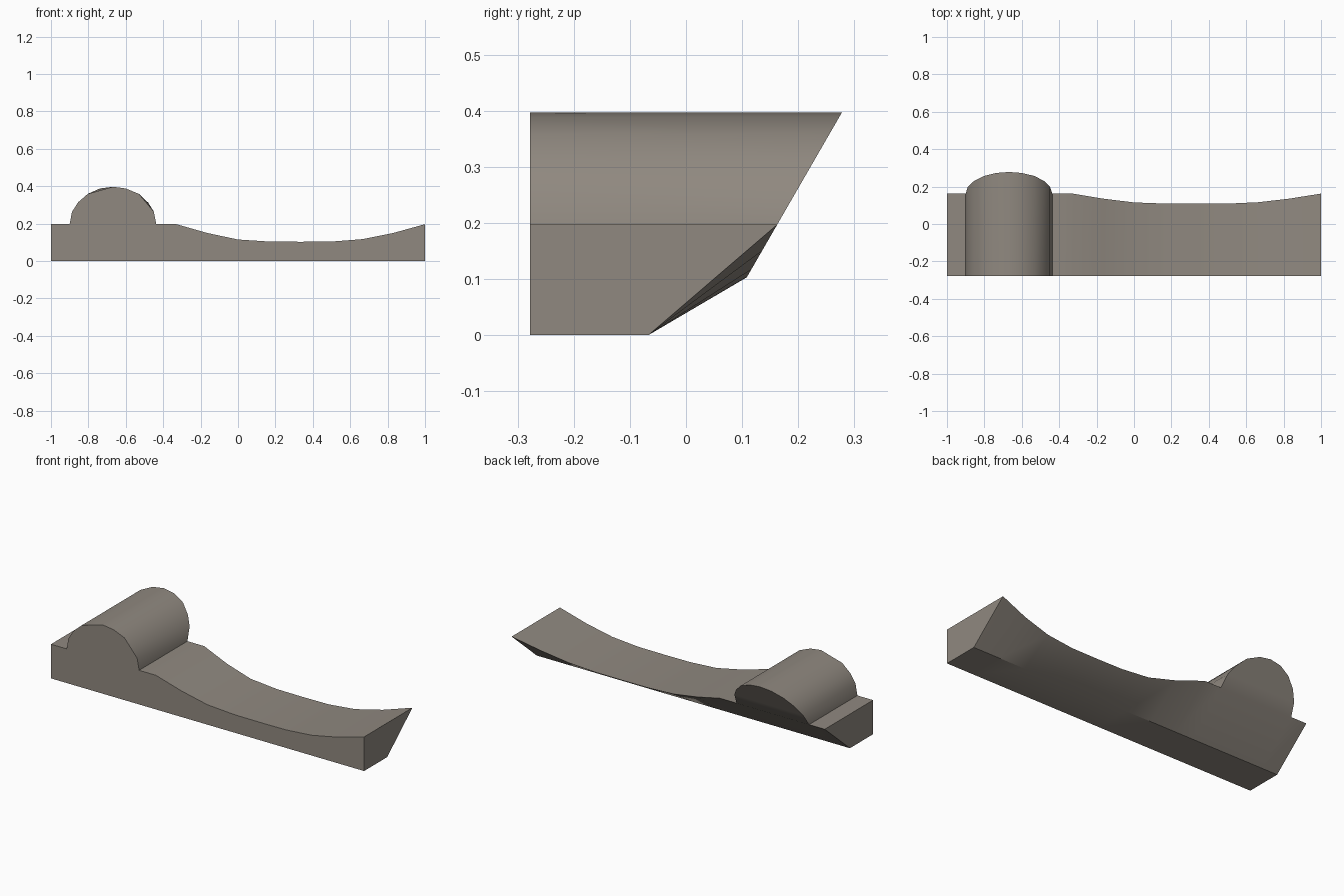
import bpy, bmesh, math

if "Cube" in bpy.data.objects:
    bpy.data.objects.remove(bpy.data.objects["Cube"])

FRONT = -0.278      # flat front plane
HEEL = -0.067       # back edge of the underside


def back_y(z):
    """Undercut back: leans outward with height."""
    return 0.278 - (0.397 - z) * 0.577


# base top line; the span between the 2nd and 3rd points carries the bump
top_line = [(-1, .197), (-.9, .197), (-.437, .197), (-.33, .197), (-.165, .15),
            (0, .115), (.17, .104), (.335, .103), (.5, .104), (.665, .117),
            (.83, .15), (1, .197)]

# rounded bump, back edge is a full arc, front edge skips two corners
bump = [(-.888, .262), (-.855, .314), (-.803, .359), (-.738, .388), (-.668, .397),
        (-.6, .388), (-.53, .359), (-.48, .312), (-.45, .264)]
bump_front = list(bump)
for i in (3, 7):
    a, b = bump[i - 1], bump[i + 1]
    bump_front[i] = ((a[0] + b[0]) / 2, (a[1] + b[1]) / 2)

bm = bmesh.new()


def column(points, y_of):
    return [bm.verts.new((x, y_of(z), z)) for x, z in points]


# base body, one slice per profile segment
tf = column(top_line, lambda z: FRONT)
tb = column(top_line, back_y)
bf = column([(x, 0) for x, z in top_line], lambda z: FRONT)
bb = column([(x, 0) for x, z in top_line], lambda z: HEEL)
for i in range(len(top_line) - 1):
    j = i + 1
    bm.faces.new((bf[i], bf[j], tf[j], tf[i]))
    bm.faces.new((bb[j], bb[i], tb[i], tb[j]))
    bm.faces.new((bb[i], bb[j], bf[j], bf[i]))
    if i != 1:
        bm.faces.new((tf[i], tf[j], tb[j], tb[i]))
bm.faces.new((bf[0], tf[0], tb[0], bb[0]))
bm.faces.new((bf[-1], bb[-1], tb[-1], tf[-1]))

# bump wall and its two end caps
uf = [tf[1]] + column(bump_front, lambda z: FRONT) + [tf[2]]
ub = [tb[1]] + column(bump, back_y) + [tb[2]]
for i in range(len(uf) - 1):
    bm.faces.new((uf[i], uf[i + 1], ub[i + 1], ub[i]))
bm.faces.new(uf[::-1])
bm.faces.new(ub)

bmesh.ops.recalc_face_normals(bm, faces=bm.faces)
mesh = bpy.data.meshes.new("curved_ledge")
bm.to_mesh(mesh)
bm.free()
ledge = bpy.data.objects.new("curved_ledge", mesh)
bpy.context.collection.objects.link(ledge)

stone = bpy.data.materials.new("warm grey stone")
stone.diffuse_color = (0.28, 0.25, 0.216, 1)
stone.use_nodes = True
stone.node_tree.nodes["Principled BSDF"].inputs["Base Color"].default_value = stone.diffuse_color
mesh.materials.append(stone)

# smooth along the curves, crisp at the ends
bpy.context.view_layer.objects.active = ledge
ledge.select_set(True)
bpy.ops.object.shade_smooth_by_angle(angle=math.radians(32))
